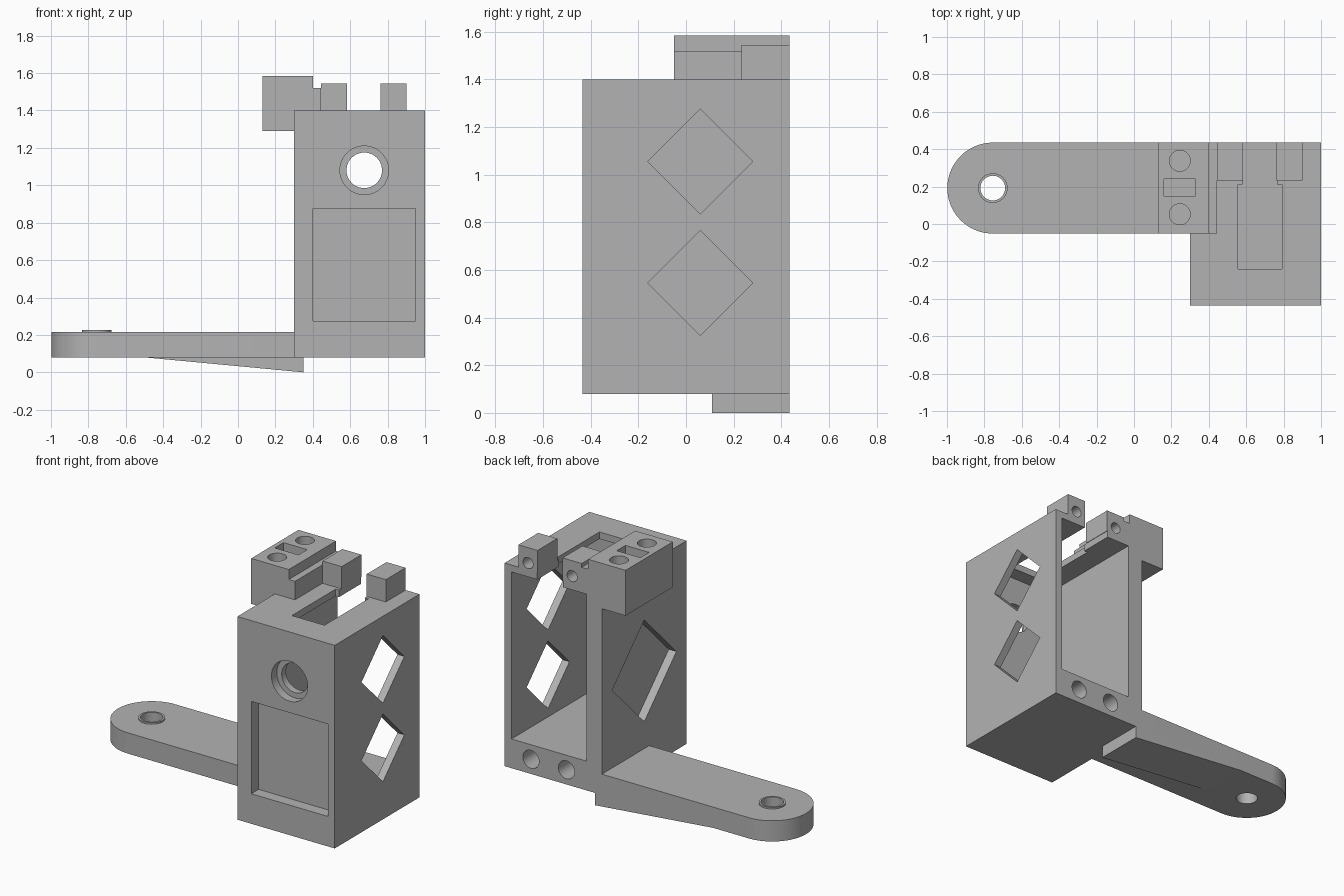
import bpy, bmesh, math
from mathutils import Matrix, Vector

old = bpy.data.objects.get("Cube")
if old:
    bpy.data.objects.remove(old, do_unlink=True)

grey = bpy.data.materials.new("plain grey")
grey.use_nodes = True
colour = (0.45, 0.45, 0.45, 1)
grey.diffuse_color = colour
grey.node_tree.nodes["Principled BSDF"].inputs["Base Color"].default_value = colour

BACK, FRONT = 0.435, -0.435
TOP, BASE = 1.4, 0.08


def finish(name, bm):
    bmesh.ops.recalc_face_normals(bm, faces=bm.faces)
    mesh = bpy.data.meshes.new(name)
    bm.to_mesh(mesh)
    bm.free()
    mesh.materials.append(grey)
    obj = bpy.data.objects.new(name, mesh)
    bpy.context.collection.objects.link(obj)
    return obj


def box(name, x, y, z):
    bm = bmesh.new()
    size = Matrix.Diagonal((x[1] - x[0], y[1] - y[0], z[1] - z[0], 1))
    mid = Matrix.Translation((sum(x) / 2, sum(y) / 2, sum(z) / 2))
    bmesh.ops.create_cube(bm, size=1, matrix=mid @ size)
    return finish(name, bm)


def prism(name, points, direction):
    bm = bmesh.new()
    face = bm.faces.new([bm.verts.new(p) for p in points])
    grown = bmesh.ops.extrude_face_region(bm, geom=[face])["geom"]
    bmesh.ops.translate(bm, vec=Vector(direction),
                        verts=[v for v in grown if isinstance(v, bmesh.types.BMVert)])
    return finish(name, bm)


def rod(name, centre, radius, axis, length):
    """Cylinder centred on a point, along the y or z axis."""
    bm = bmesh.new()
    turn = Matrix.Rotation(math.pi / 2, 4, "X") if axis == "y" else Matrix()
    bmesh.ops.create_cone(bm, cap_ends=True, segments=64, radius1=radius, radius2=radius,
                          depth=length, matrix=Matrix.Translation(centre) @ turn)
    return finish(name, bm)


def diamond(x, y, z, half, depth):
    points = [(x, y + half, z), (x, y, z + half), (x, y - half, z), (x, y, z - half)]
    return prism("diamond_cutter", points, (depth, 0, 0))


def carve(obj, cutters):
    """Subtract every cutter, keep the resulting mesh and drop the cutters."""
    for c in cutters:
        c.hide_render = True
        mod = obj.modifiers.new("cut", "BOOLEAN")
        mod.operation, mod.solver, mod.object = "DIFFERENCE", "EXACT", c
    bpy.context.view_layer.update()
    graph = bpy.context.evaluated_depsgraph_get()
    mesh = bpy.data.meshes.new_from_object(obj.evaluated_get(graph))
    obj.modifiers.clear()
    obj.data = mesh
    for c in cutters:
        bpy.data.objects.remove(c, do_unlink=True)
    return obj


# Housing: hollow box open at the back
housing = box("housing", (0.3, 1), (FRONT, BACK), (BASE, TOP))
cuts = [
    box("cavity", (0.41, 0.95), (-0.335, 0.6), (0.27, 1.355)),
    box("front_pocket", (0.40, 0.95), (-0.6, -0.36), (0.275, 0.875)),
    box("top_opening", (0.555, 0.79), (-0.24, 0.21), (1.3, 1.5)),
    box("top_slot", (0.58, 0.765), (0.15, 0.6), (1.3, 1.5)),
    rod("counterbore", (0.675, FRONT, 1.08), 0.13, "y", 0.11),
    rod("shaft_hole", (0.675, FRONT, 1.08), 0.095, "y", 0.3),
    diamond(0.2, 0, 0.72, 0.33, 0.155),
]
cuts += [diamond(0.9, 0.06, z, 0.22, 0.3) for z in (0.545, 1.055)]
cuts += [rod("back_hole", (x, BACK, 0.175), 0.058, "y", 0.5) for x in (0.555, 0.81)]
carve(housing, cuts)

# Arm: bar with a rounded end and a pivot hole
cx, cy, r = -0.755, 0.192, 0.243
outline = [(0.3, cy - r, BASE), (0.3, cy + r, BASE)]
for i in range(49):
    a = math.pi / 2 + math.pi * i / 48
    outline.append((cx + r * math.cos(a), cy + r * math.sin(a), BASE))
arm = prism("arm", outline, (0, 0, 0.135))
carve(arm, [rod("pivot_hole", (cx, cy, 0.15), 0.066, "z", 0.5)])

# Raised collar round the pivot
collar = rod("pivot_collar", (cx, cy, 0.217), 0.079, "z", 0.016)
carve(collar, [rod("collar_hole", (cx, cy, 0.2), 0.066, "z", 0.2)])

# Wedge under the arm
wedge = prism("arm_wedge", [(-0.5, 0.11, BASE), (0.35, 0.11, BASE), (0.35, 0.11, 0)],
              (0, BACK - 0.11, 0))

# Stepped mounting block hooked over the housing side
profile = [(0.13, 1.29), (0.3, 1.29), (0.3, TOP), (0.445, TOP),
           (0.445, 1.52), (0.40, 1.52), (0.40, 1.585), (0.13, 1.585)]
mount = prism("mounting_block", [(x, -0.05, z) for x, z in profile], (0, BACK + 0.05, 0))
cuts = [rod("screw_hole", (0.245, y, 1.585), 0.056, "z", 0.3) for y in (0.052, 0.338)]
cuts.append(box("connector_slot", (0.16, 0.33), (0.15, 0.24), (1.43, 1.7)))
carve(mount, cuts)

# Pair of clamp lugs beside the top slot
lugs = []
for name, x0, x1 in (("right_lug", 0.445, 0.583), ("left_lug", 0.763, 0.9)):
    lug = box(name, (x0, x1), (0.232, BACK), (TOP, 1.545))
    hole = rod("lug_hole", ((x0 + x1) / 2, BACK, 1.445), 0.036, "y", 0.24)
    lugs.append(carve(lug, [hole]))

# Smooth round surfaces, keep edges sharp
bpy.ops.object.select_all(action="DESELECT")
for obj in [housing, arm, collar, wedge, mount] + lugs:
    obj.select_set(True)
    bpy.context.view_layer.objects.active = obj
bpy.ops.object.shade_smooth_by_angle(angle=math.radians(30))
